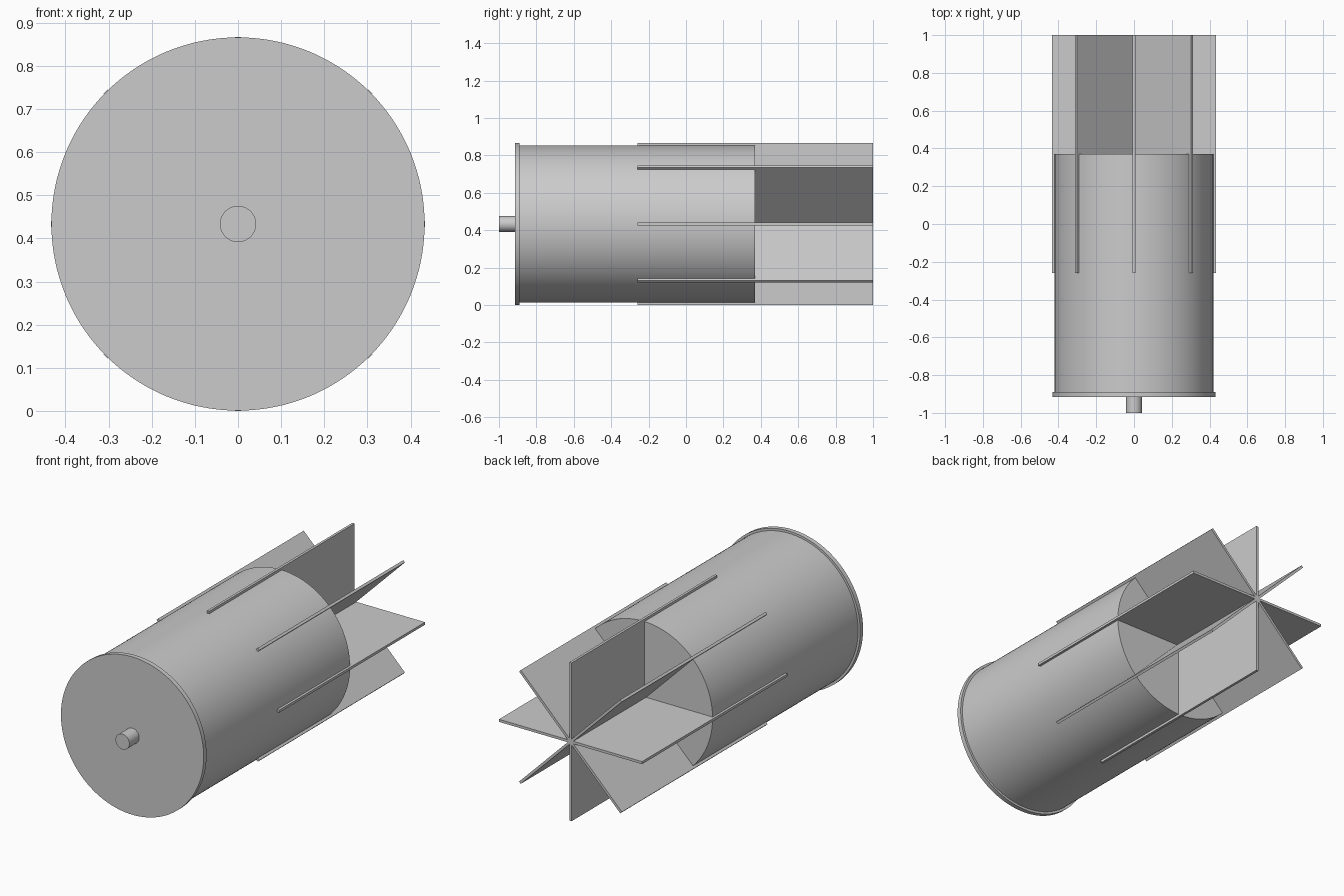
import bpy, math

if "Cube" in bpy.data.objects:
    bpy.data.objects.remove(bpy.data.objects["Cube"])

ZC = 0.4335      # height of the rotor axis
BLADE_R = 0.4335


def cylinder(name, radius, y0, y1, sides=128):
    bpy.ops.mesh.primitive_cylinder_add(
        vertices=sides, radius=radius, depth=y1 - y0,
        location=(0, (y0 + y1) / 2, ZC), rotation=(math.pi / 2, 0, 0))
    ob = bpy.context.object
    ob.name = name
    bpy.ops.object.transform_apply(location=False, rotation=True, scale=True)
    bpy.ops.object.shade_smooth_by_angle(angle=math.radians(30))
    return ob


def plate(name, angle, y0, y1):
    bpy.ops.mesh.primitive_cube_add(
        size=1, location=(0, (y0 + y1) / 2, ZC), rotation=(0, angle, 0))
    ob = bpy.context.object
    ob.name = name
    ob.scale = (2 * BLADE_R, y1 - y0, 0.014)
    bpy.ops.object.transform_apply(location=False, rotation=True, scale=True)
    return ob


# Drum body, front flange and stub shaft
cylinder("drum_body", 0.42, -0.89, 0.37)
cylinder("front_flange", 0.4325, -0.915, -0.89)
cylinder("stub_shaft", 0.042, -1.0, -0.915, 48)

# Four full-width plates crossing on the axis give eight radial blades
for i in range(4):
    plate(f"blade_pair_{i + 1}", i * math.pi / 4, -0.26, 1.0)
